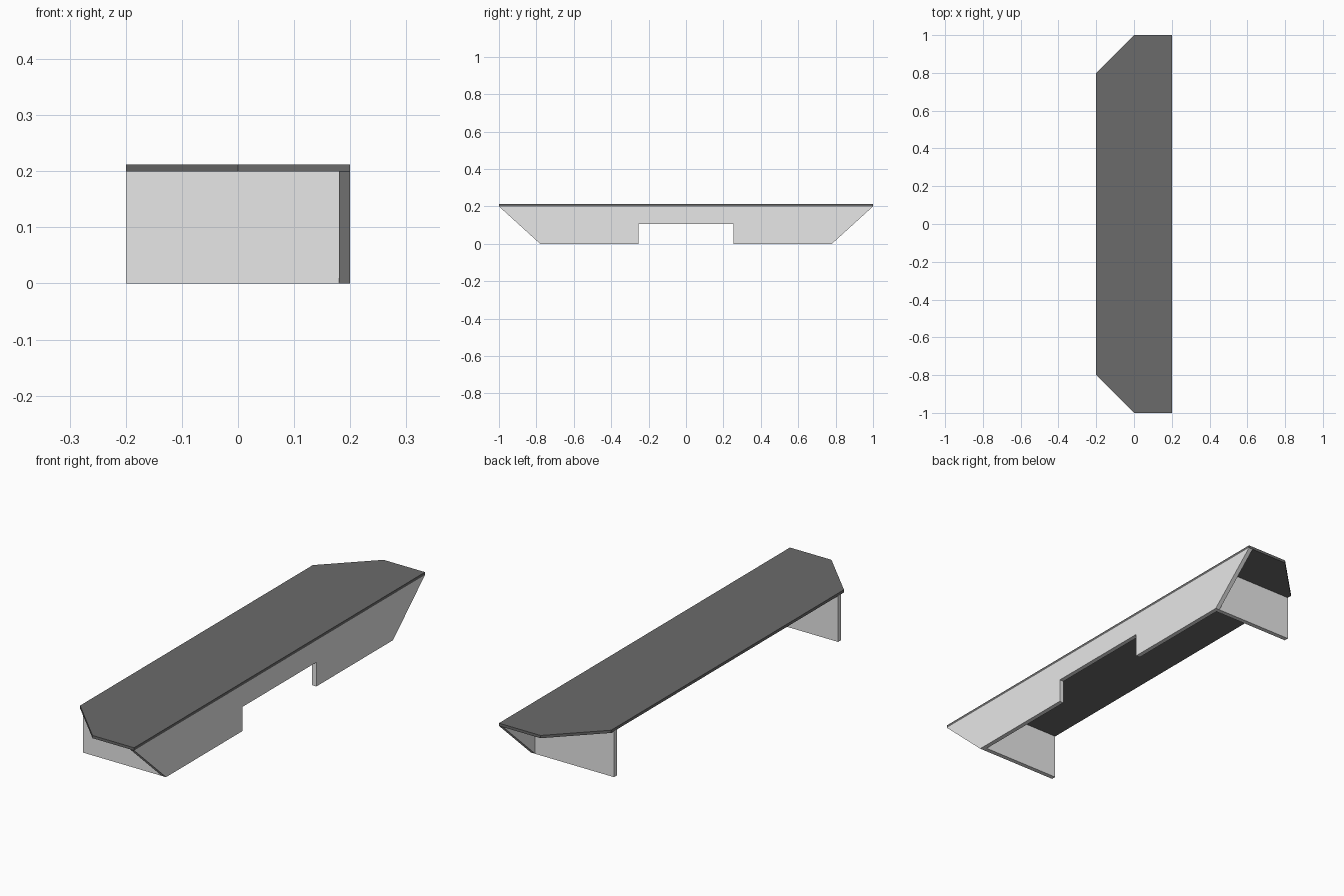
import bpy
import bmesh
from mathutils import Vector

cube = bpy.data.objects.get("Cube")
if cube:
    bpy.data.objects.remove(cube, do_unlink=True)


def flat_material(name, value):
    mat = bpy.data.materials.new(name)
    mat.use_nodes = True
    colour = (value, value, value, 1)
    mat.diffuse_color = colour
    mat.node_tree.nodes["Principled BSDF"].inputs["Base Color"].default_value = colour
    return mat


def panel(name, outline, depth, mat):
    """Extrude a flat outline of 3D points along the depth vector."""
    bm = bmesh.new()
    face = bm.faces.new([bm.verts.new(p) for p in outline])
    moved = bmesh.ops.extrude_face_region(bm, geom=[face])["geom"]
    bmesh.ops.translate(bm, vec=Vector(depth),
                        verts=[v for v in moved if isinstance(v, bmesh.types.BMVert)])
    bmesh.ops.recalc_face_normals(bm, faces=bm.faces)
    mesh = bpy.data.meshes.new(name)
    bm.to_mesh(mesh)
    bm.free()
    mesh.materials.append(mat)
    obj = bpy.data.objects.new(name, mesh)
    bpy.context.collection.objects.link(obj)
    return obj


def mirrored(half):
    """Complete a half outline, given as (y, height) pairs, across y = 0."""
    return half + [(-y, h) for y, h in reversed(half)]


dark = flat_material("dark grey top", 0.146)
pale = flat_material("pale grey panel", 0.8)

half_width, wall, top_z, foot = 0.2, 0.02, 0.2, 0.78

# Shelf top with two clipped corners
top_half = [(1, half_width), (1, 0), (0.8, -half_width)]
panel("shelf_top", [(x, y, top_z) for y, x in mirrored(top_half)], (0, 0, 0.012), dark)

# Long side panel with sloping ends and a notch in its lower edge
side_half = [(1, top_z), (foot, 0), (0.253, 0), (0.253, 0.105)]
panel("long_panel", [(half_width - wall, y, z) for y, z in mirrored(side_half)],
      (wall, 0, 0), pale)

# Cross panels supporting both ends
for name, side in (("front_support", -1), ("back_support", 1)):
    x0, x1, y = -half_width, half_width - wall, side * foot
    panel(name, [(x0, y, 0), (x1, y, 0), (x1, y, top_z), (x0, y, top_z)],
          (0, -side * wall, 0), pale)
